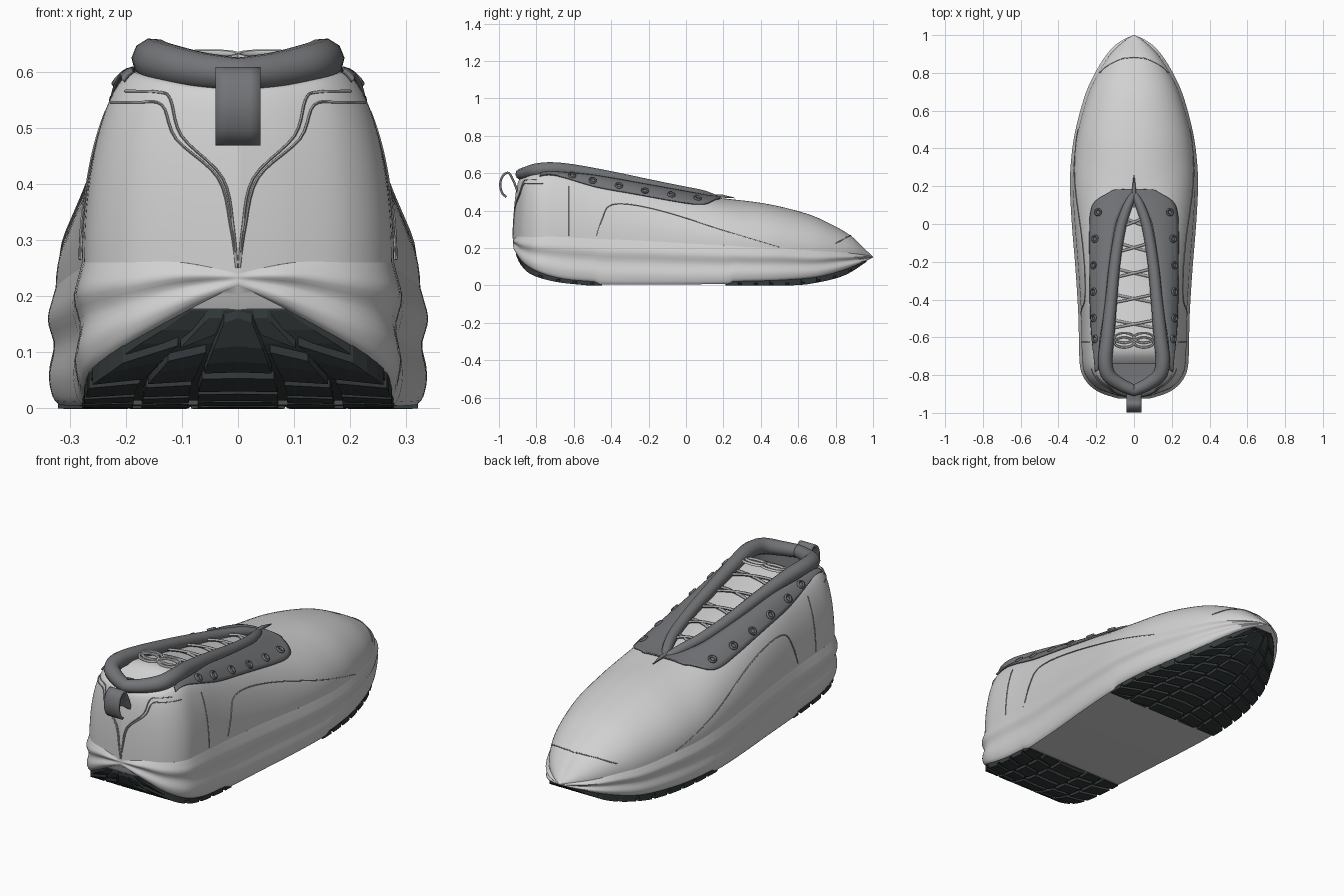
import bpy, bmesh, math
from mathutils import Vector
from mathutils.bvhtree import BVHTree

cube = bpy.data.objects.get("Cube")
if cube:
    bpy.data.objects.remove(cube)


def material(name, colour):
    m = bpy.data.materials.new(name)
    m.use_nodes = True
    m.diffuse_color = (*colour, 1)
    m.node_tree.nodes["Principled BSDF"].inputs["Base Color"].default_value = (*colour, 1)
    return m


LIGHT = material("light grey", (0.64, 0.64, 0.64))
GREY = material("dark grey", (0.17, 0.175, 0.185))
MID = material("lace grey", (0.36, 0.36, 0.37))
BLACK = material("sole charcoal", (0.035, 0.043, 0.045))


# Helpers
def spline(pts, t):
    """Smooth path through points, t from 0 to 1."""
    n = len(pts) - 1
    i = min(int(t * n), n - 1)
    u = t * n - i
    a, b, c, d = (Vector(pts[min(max(k, 0), n)]) for k in (i - 1, i, i + 1, i + 2))
    return b + (c - a) * u / 2 + (a * 2 - b * 5 + c * 4 - d) * u**2 / 2 + (b * 3 - a - c * 3 + d) * u**3 / 2


def sample(pts, n):
    return [spline(pts, k / n) for k in range(n + 1)]


def lookup(pts):
    """Height or width as a function of y."""
    table = sample(pts, 90)

    def f(y):
        for p, q in zip(table, table[1:]):
            if y <= q[0]:
                return p[1] + (q[1] - p[1]) * max(0, y - p[0]) / max(q[0] - p[0], 1e-6)
        return table[-1][1]
    return f


def finish(name, me, mat, mirror=True, solid=0, angle=40):
    ob = bpy.data.objects.new(name, me)
    bpy.context.collection.objects.link(ob)
    me.materials.clear()
    me.materials.append(mat)
    if mirror:
        ob.modifiers.new("mirror", 'MIRROR').merge_threshold = 0.0005
    if solid:
        s = ob.modifiers.new("thickness", 'SOLIDIFY')
        s.thickness, s.offset = solid, 0
    bpy.ops.object.select_all(action='DESELECT')
    ob.select_set(True)
    bpy.context.view_layer.objects.active = ob
    if angle:
        bpy.ops.object.shade_smooth_by_angle(angle=math.radians(angle))
    return ob


def to_mesh(name, bm):
    bmesh.ops.remove_doubles(bm, verts=bm.verts, dist=1e-5)
    bmesh.ops.recalc_face_normals(bm, faces=bm.faces)
    me = bpy.data.meshes.new(name)
    bm.to_mesh(me)
    bm.free()
    return me


def grid(name, f, nu, nv, mat, **kw):
    bm = bmesh.new()
    v = [[bm.verts.new(f(i / nu, j / nv)) for j in range(nv + 1)] for i in range(nu + 1)]
    for i in range(nu):
        for j in range(nv):
            bm.faces.new((v[i][j], v[i + 1][j], v[i + 1][j + 1], v[i][j + 1]))
    return finish(name, to_mesh(name, bm), mat, **kw)


def tube(name, pts, r, mat, cyclic=False, mirror=False, radii=None):
    cu = bpy.data.curves.new(name, 'CURVE')
    cu.dimensions, cu.bevel_depth, cu.bevel_resolution = '3D', r, 3 if r > 0.02 else 1
    cu.use_fill_caps = True
    sp = cu.splines.new('POLY')
    sp.points.add(len(pts) - 1)
    sp.use_cyclic_u = cyclic
    for k, p in enumerate(pts):
        sp.points[k].co = (p[0], p[1], p[2], 1)
        sp.points[k].radius = radii[k] if radii else 1
    tmp = bpy.data.objects.new(name + "_path", cu)
    me = bpy.data.meshes.new_from_object(tmp)
    bpy.data.objects.remove(tmp)
    return finish(name, me, mat, mirror=mirror, angle=60)


# Half outline above the sole, and matching opening edge / centre ridge
BASE = [(0, -.925, .24), (.1, -.905, .26), (.2, -.865, .26), (.262, -.79, .26), (.277, -.68, .26),
        (.28, -.5, .25), (.295, -.25, .24), (.315, 0, .225), (.325, .2, .215), (.318, .35, .205),
        (.295, .5, .2), (.245, .68, .185), (.19, .8, .18), (.125, .9, .17), (.05, .97, .16), (0, 1, .15)]
RIDGE = [(0, -.885, .57), (.08, -.865, .575), (.15, -.82, .59), (.18, -.74, .6), (.175, -.62, .595),
         (.155, -.48, .58), (.13, -.25, .54), (.09, 0, .495), (.04, .11, .475), (0, .17, .468),
         (0, .42, .438), (0, .64, .385), (0, .78, .325), (0, .88, .265), (0, .96, .19), (0, 1, .152)]
width = lookup([(p[1], p[0]) for p in BASE])
sole_edge = lookup([(-.925, .22), (-.905, .17), (-.865, .115), (-.785, .07), (-.65, .035), (-.47, .018),
                    (-.42, .005), (.2, .008), (.24, .02), (.5, .028), (.7, .045), (.85, .085), (.95, .125), (1, .149)])
ground = lookup([(-.91, .165), (-.88, .105), (-.82, .055), (-.7, .02), (-.55, .003), (-.45, 0),
                 (.2, 0), (.55, 0), (.7, .015), (.85, .055), (.97, .13)])


def upper_point(t, s):
    b, r = spline(BASE, t), spline(RIDGE, t)
    c, z = math.cos(s * math.pi / 2), math.sin(s * math.pi / 2)
    return max(0, r.x + (b.x - r.x) * c), r.y + (b.y - r.y) * c, b.z + (r.z - b.z) * z


upper = grid("upper", upper_point, 120, 20, LIGHT)
surface = BVHTree.FromPolygons([v.co for v in upper.data.vertices], [p.vertices[:] for p in upper.data.polygons])

# Wavy midsole wall, closed underneath
WAVE = [(0, 0), (.1, .006), (.28, .014), (.5, .003), (.75, .012), (.93, .006), (1, -.004)]


def midsole_point(t, s):
    b = spline(BASE, t)
    d = spline(BASE, min(1, t + .01)) - spline(BASE, max(0, t - .01))
    low = sole_edge(b.y)
    if s > .99:
        return 0, b.y, low
    h, off = spline(WAVE, min(1, s * 20 / 19))
    off *= min(1, b.x / .08)
    out = Vector((d.y, -d.x, 0)).normalized() * off
    return max(0, b.x + out.x), b.y + out.y, b.z + (low - b.z) * h


grid("midsole", midsole_point, 110, 20, LIGHT)


# Outsole slabs and tread lugs
def prism(bm, y0, y1, f0, f1, lift, n, lo, hi, arc=0):
    rows = []
    for k in range(n + 1):
        row = []
        for f, top in ((f0, 1), (f1, 1), (f1, 0), (f0, 0)):
            y = min(hi, max(lo, y0 + (y1 - y0) * k / n - arc * f * f))
            z = sole_edge(y) + .002 if top else min(ground(y) + lift, sole_edge(y) - .001)
            row.append(bm.verts.new((f * (width(y) - .004), y, z)))
        rows.append(row)
    for a, b in zip(rows, rows[1:]):
        for i in range(4):
            bm.faces.new((a[i], a[i - 1], b[i - 1], b[i]))
    bm.faces.new(rows[0])
    bm.faces.new(rows[-1][::-1])


for name, lo, hi, count, arc in (("heel", -.908, -.45, 5, -.05), ("forefoot", .21, .965, 9, .08)):
    bm = bmesh.new()
    prism(bm, lo, hi, 0, .99, .014, 30, lo, hi)
    finish(name + "_outsole", to_mesh(name, bm), BLACK, angle=0)
    bm = bmesh.new()
    step = (hi - lo) / count
    for k in range(-1, count + 1):
        for c, (f0, f1) in enumerate(((0, .26), (.32, .62), (.68, 1))):
            y = lo + step * (k + .3 * (c % 2))
            if y + step > lo + .01 and y < hi + abs(arc):
                prism(bm, y, y + step * .78, f0, f1, 0, 3, lo, hi, arc)
    finish(name + "_tread", to_mesh(name, bm), BLACK, angle=0)


# Lining inside the opening
def lining_point(t, s):
    r = spline(RIDGE, t * .6)
    x = max(0, r.x)
    return ((x, r.y, r.z), (x * .97, r.y * .99, .45), (x * .9, r.y * .97, .3), (0, r.y * .97, .29))[round(s * 3)]


grid("lining", lining_point, 50, 3, GREY)

# Padded collar
COLLAR = [(0, .165, .462, .5), (.035, .09, .485, .65), (.07, -.02, .505, .72), (.1, -.2, .54, .76),
          (.12, -.4, .58, .82), (.14, -.6, .612, .95), (.152, -.72, .622, 1), (.135, -.8, .615, 1),
          (.07, -.85, .602, .9), (0, -.882, .595, .8)]
half = sample(COLLAR, 50)
ring = half + [Vector((-p[0], *p[1:])) for p in half[-2:0:-1]]
tube("collar", ring, .038, GREY, cyclic=True, radii=[p[3] for p in ring])
tube("collar_tip", [(0, .13, .475), (0, .19, .478), (0, .26, .468)], .012, GREY, radii=[1, .8, .2])


# Details laid on the upper
def drape(p, axis, lift):
    d = Vector([(-1, 0, 0), (0, 1, 0), (0, 0, -1)][axis])
    start = [(2, *p), (p[0] + 1e-4, -2, p[-1]), (p[0] + 1e-4, p[-1], 2)][axis]
    co, n, *_ = surface.ray_cast(Vector(start), d)
    if co is None:
        near = [(.3, *p), (p[0], -.9, p[-1]), (p[0], p[-1], .47)][axis]
        co, n, *_ = surface.find_nearest(Vector(near))
    n = -n if n.dot(d) > 0 else n
    return co + n * lift, n


BAND_OUT = [(0, .185), (.1, .18), (.13, .165), (.2, .12), (.225, .06), (.23, -.05), (.228, -.25),
            (.225, -.45), (.217, -.6), (.207, -.7), (.2, -.78)]
BAND_IN = [(0, .172), (.015, .155), (.03, .135), (.05, .1), (.07, .06), (.1, -.02), (.135, -.25),
           (.155, -.45), (.178, -.6), (.185, -.7), (.185, -.77)]
grid("eyelet_band", lambda t, s: drape(spline(BAND_OUT, t).lerp(spline(BAND_IN, t), s), 2, .006)[0],
     60, 8, GREY, solid=.008)

for k, (x, y) in enumerate([(.185, .06), (.2, -.08), (.207, -.22), (.207, -.36), (.205, -.5), (.2, -.61)]):
    co, n = drape((x, y), 2, .012)
    side = n.orthogonal().normalized()
    up = n.cross(side)
    turns = [k2 * math.tau / 14 for k2 in range(14)]
    tube("eyelet", [co + (side * math.cos(a) + up * math.sin(a)) * .016 for a in turns], .006, GREY,
         cyclic=True, mirror=True)

SEAMS = {"side_panel_seam": (0, [(-.48, .265), (-.45, .35), (-.41, .425), (-.3, .433), (-.1, .39), (.2, .295), (.5, .205)]),
         "quarter_seam": (0, [(-.625, .265), (-.625, .4), (-.625, .53)]),
         "toe_cap_seam": (2, [(0, .882), (.06, .875), (.11, .855), (.15, .83), (.18, .8)]),
         "heel_seam": (1, [(.002, .25), (.012, .32), (.035, .41), (.11, .48), (.135, .54), (.18, .545), (.225, .545)]),
         "heel_top_seam": (1, [(.002, .25), (.008, .32), (.027, .41), (.1, .485), (.12, .55), (.14, .563), (.2, .565)])}
for name, (axis, pts) in SEAMS.items():
    tube(name, [drape(p, axis, .001)[0] for p in sample(pts, 30)], .0025, MID, mirror=True)

# Tongue and laces
tongue_z = lookup([(-.74, .55), (-.7, .59), (-.64, .603), (-.5, .575), (-.3, .535), (0, .485), (.1, .46)])
collar_x = lookup([(p[1], p[0]) for p in COLLAR[::-1]])


def tongue_point(t, s):
    y = -.74 + .83 * t
    return s * collar_x(y), y, tongue_z(y) + .014 * (1 - s * s)


grid("tongue", tongue_point, 24, 6, LIGHT)
for k in range(5):
    y = .01 - .135 * k
    for sign in (-1, 1):
        path = []
        for j in range(9):
            u = j / 4 - 1
            yy = y + u * .025
            path.append((sign * u * collar_x(yy), yy, tongue_z(yy) + .022 - .014 * u * u + sign * .003))
        tube("lace", path, .007, MID)
for sign in (-1, 1):
    loop = [(.052 - .052 * math.cos(a), -.615 + sign * .012 + .026 * math.sin(a), .628 + .006 * math.sin(a))
            for a in (k * math.tau / 20 for k in range(20))]
    tube("bow_loop", loop, .006, LIGHT, cyclic=True, mirror=True)

# Heel pull tab
TAB = [(-.9, .5), (-.925, .565), (-.95, .602), (-.98, .585), (-.993, .54), (-.983, .495), (-.96, .473)]
grid("pull_tab", lambda t, s: (s * .04, *spline(TAB, t)), 28, 2, GREY, solid=.012)
